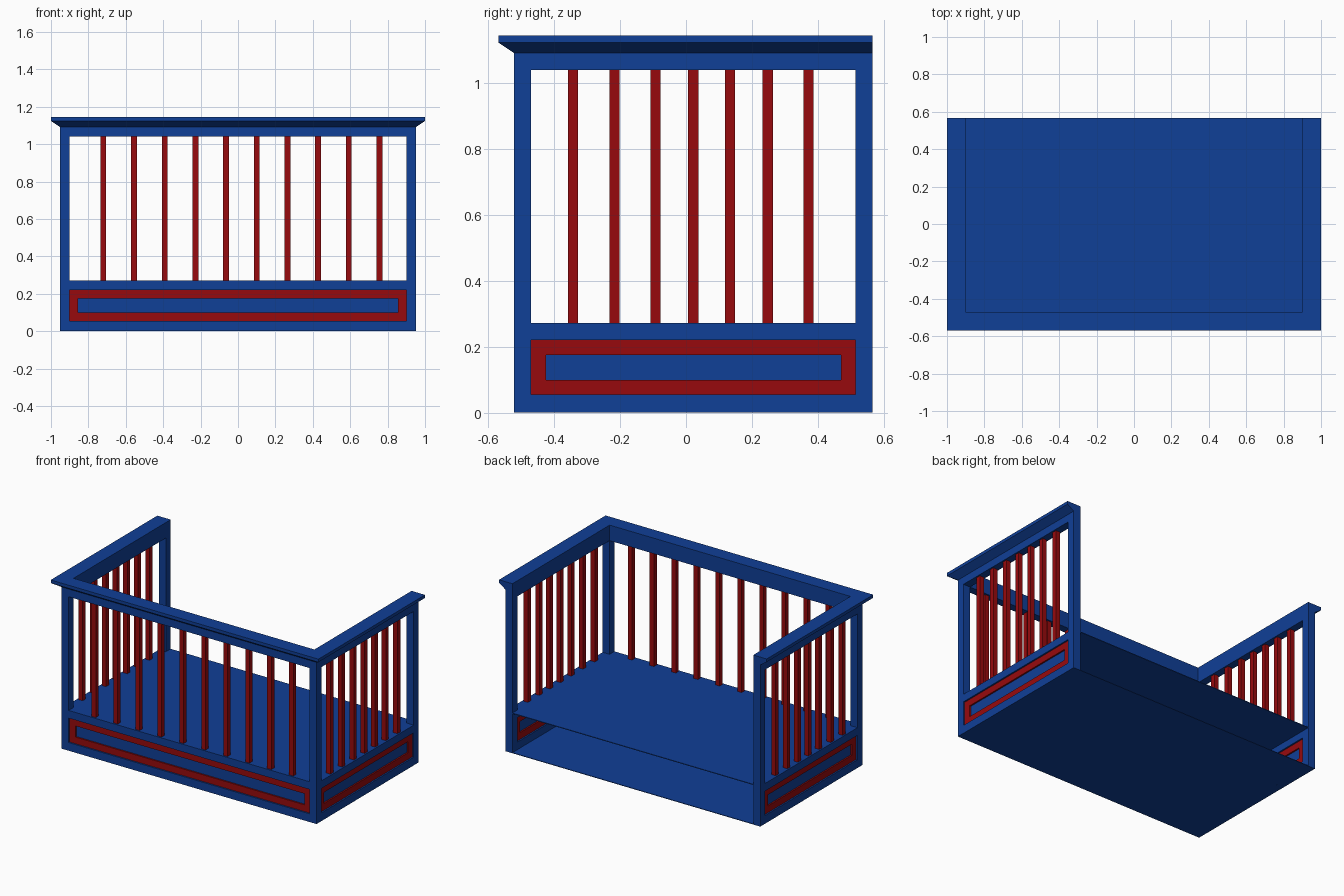
import bpy, bmesh

if "Cube" in bpy.data.objects:
    bpy.data.objects.remove(bpy.data.objects["Cube"])

X, YF, YB, T = 0.952, -0.522, 0.567, 0.052   # outer wall faces, open back, wall thickness


def material(name, rgb):
    m = bpy.data.materials.new(name)
    m.diffuse_color = (*rgb, 1)
    m.use_nodes = True
    m.node_tree.nodes["Principled BSDF"].inputs["Base Color"].default_value = m.diffuse_color
    return m


BLUE = material("blue_paint", (0.005, 0.05, 0.31))
RED = material("red_paint", (0.31, 0.003, 0.004))


def finish(name, bm, mat):
    bmesh.ops.recalc_face_normals(bm, faces=bm.faces)
    me = bpy.data.meshes.new(name)
    bm.to_mesh(me)
    bm.free()
    me.materials.append(mat)
    ob = bpy.data.objects.new(name, me)
    bpy.context.collection.objects.link(ob)
    return ob


def box(name, xs, ys, zs, mat):
    bm = bmesh.new()
    bmesh.ops.create_cube(bm, size=1)
    for v in bm.verts:
        v.co = [sum(r) / 2 + c * (r[1] - r[0]) for c, r in zip(v.co, (xs, ys, zs))]
    return finish(name, bm, mat)


def u_rail(name, profile, mat):
    """Sweep an (outward offset, z) profile round the left, front and right sides."""
    bm = bmesh.new()
    rings = []
    for sx, back in ((-1, True), (-1, False), (1, False), (1, True)):
        rings.append([bm.verts.new((sx * (X + o), YB if back else YF - o, z))
                      for o, z in profile])
    n = len(profile)
    for a, b in zip(rings, rings[1:]):
        for i in range(n):
            j = (i + 1) % n
            bm.faces.new((a[i], a[j], b[j], b[i]))
    bm.faces.new(rings[0])
    bm.faces.new(rings[-1])
    return finish(name, bm, mat)


def panel_ring(name, u, z, w, d, place, mat):
    """Rectangular border of width w, between depths d, put in space by place()."""
    bm = bmesh.new()
    loops = []
    for depth in d:
        for k in (0, w):
            a, b, lo, hi = u[0] + k, u[1] - k, z[0] + k, z[1] - k
            loops.append([bm.verts.new(place(p, depth, q))
                          for p, q in ((a, lo), (b, lo), (b, hi), (a, hi))])
    for s, t in ((0, 1), (1, 3), (3, 2), (2, 0)):
        for i in range(4):
            j = (i + 1) % 4
            bm.faces.new((loops[s][i], loops[s][j], loops[t][j], loops[t][i]))
    return finish(name, bm, mat)


# horizontal rails running round three sides
for name, lo, hi in (("base_rail", 0, 0.055), ("middle_rail", 0.22, 0.272),
                     ("top_rail", 1.04, 1.092)):
    u_rail(name, [(0, lo), (0, hi), (-T, hi), (-T, lo)], BLUE)

# flared handrail
u_rail("handrail", [(0, 1.092), (0.048, 1.124), (0.048, 1.145), (-T, 1.145), (-T, 1.092)], BLUE)

# posts between the rails
for side, s in (("left", -1), ("right", 1)):
    xs = sorted((s * X, s * (X - T)))
    for end, ys in (("front", (YF, YF + T)), ("back", (YB - T, YB))):
        for tier, zs in (("lower", (0.055, 0.22)), ("upper", (0.272, 1.04))):
            box(f"{side}_{end}_{tier}_post", xs, ys, zs, BLUE)

# deck and underside, hollow between and open at the back
inner = (T - X, X - T)
box("deck", inner, (YF + T, YB), (0.267, 0.272), BLUE)
box("underside", inner, (YF + T, YB), (0, 0.004), BLUE)

# red panel borders with blue centres, set into each lower wall
PZ, W, D = (0.055, 0.22), 0.045, (0.01, T - 0.01)
C = (0.02, T - 0.02)
panel_ring("front_panel_border", inner, PZ, W, D, lambda u, d, z: (u, YF + d, z), RED)
box("front_panel", (inner[0] + W, inner[1] - W), (YF + C[0], YF + C[1]),
    (PZ[0] + W, PZ[1] - W), BLUE)
side_u = (YF + T, YB - T)
for side, s in (("left", -1), ("right", 1)):
    panel_ring(f"{side}_panel_border", side_u, PZ, W, D,
               lambda u, d, z: (s * (X - d), u, z), RED)
    box(f"{side}_panel", sorted((s * (X - C[0]), s * (X - C[1]))),
        (side_u[0] + W, side_u[1] - W), (PZ[0] + W, PZ[1] - W), BLUE)

# square balusters
H, BZ = 0.0155, (0.272, 1.04)
yc = YF + T / 2
for i in range(10):
    x = -0.72 + i * 0.164
    box(f"front_baluster_{i + 1}", (x - H, x + H), (yc - H, yc + H), BZ, RED)
for side, s in (("left", -1), ("right", 1)):
    xc = s * (X - T / 2)
    for i, y in enumerate((-0.343, -0.217, -0.093, 0.022, 0.134, 0.248, 0.372)):
        box(f"{side}_baluster_{i + 1}", (xc - H, xc + H), (y - H, y + H), BZ, RED)
